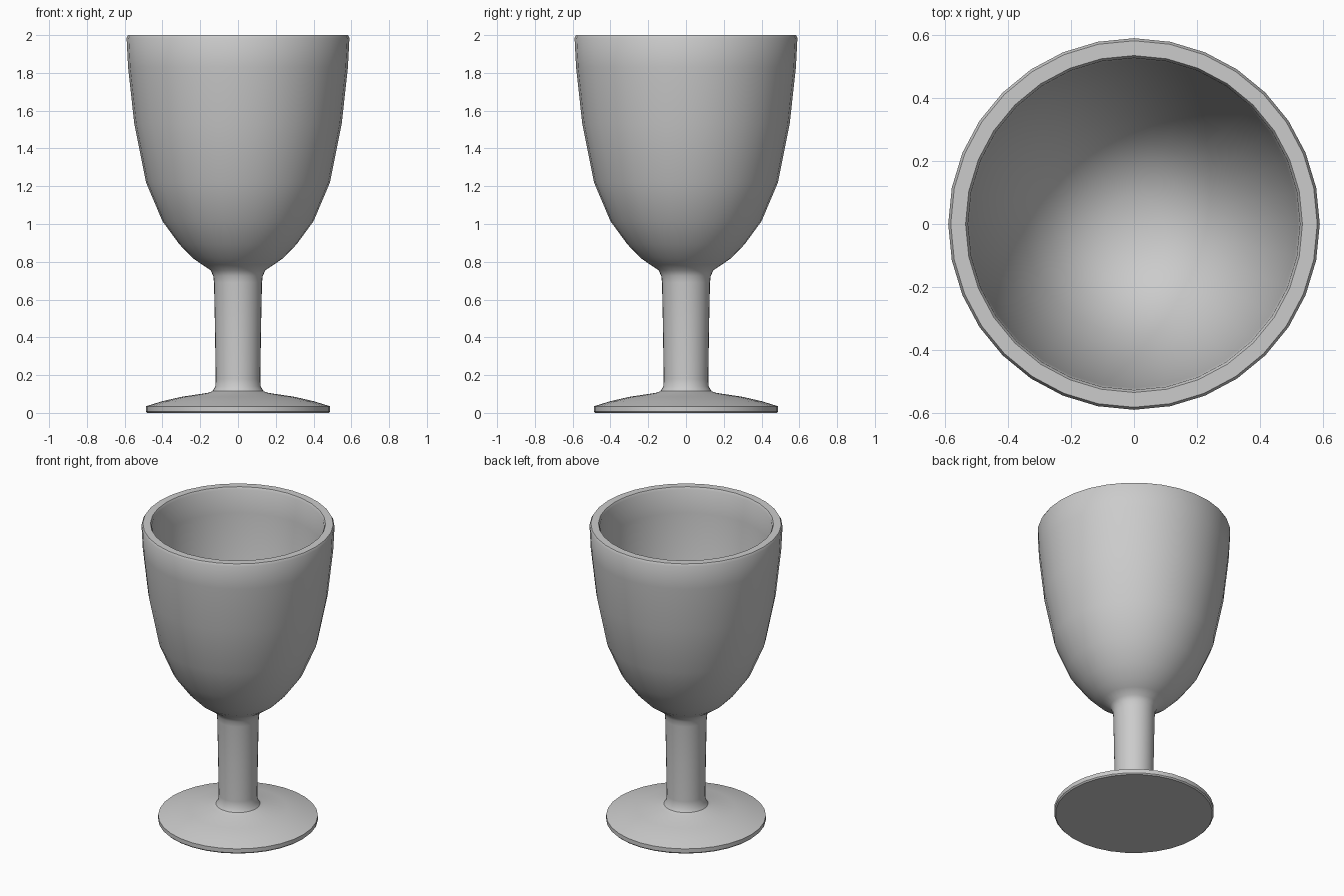
import bpy
import math

SEGMENTS = 32

cube = bpy.data.objects.get("Cube")
if cube:
    bpy.data.objects.remove(cube, do_unlink=True)

grey = bpy.data.materials.new("plain_grey")
grey.use_nodes = True
colour = (0.6, 0.6, 0.6, 1)
grey.diffuse_color = colour
grey.node_tree.nodes["Principled BSDF"].inputs["Base Color"].default_value = colour


def lathe(name, profile):
    """Spin (radius, height) points about z; the profile starts and ends on the axis."""
    verts, rings, faces = [], [], []
    for r, z in profile:
        count = 1 if r == 0 else SEGMENTS
        rings.append([len(verts) + i for i in range(count)])
        for i in range(count):
            a = math.tau * i / SEGMENTS
            verts.append((r * math.cos(a), r * math.sin(a), z))
    for low, high in zip(rings, rings[1:]):
        for i in range(SEGMENTS):
            j = (i + 1) % SEGMENTS
            if len(low) == 1:
                faces.append((low[0], high[j], high[i]))
            elif len(high) == 1:
                faces.append((low[i], low[j], high[0]))
            else:
                faces.append((low[i], low[j], high[j], high[i]))
    mesh = bpy.data.meshes.new(name)
    mesh.from_pydata(verts, [], faces)
    mesh.materials.append(grey)
    obj = bpy.data.objects.new(name, mesh)
    bpy.context.collection.objects.link(obj)
    bpy.ops.object.select_all(action='DESELECT')
    obj.select_set(True)
    bpy.context.view_layer.objects.active = obj
    bpy.ops.object.shade_smooth_by_angle(angle=math.radians(35))
    return obj


# Foot disc and stem, flaring at both ends
foot = [(0, 0), (0.48, 0), (0.488, 0.008), (0.488, 0.035), (0.4, 0.062),
        (0.3, 0.085), (0.16, 0.106), (0.135, 0.115), (0.12, 0.14)]
stem = [(0.118, 0.18), (0.122, 0.45), (0.127, 0.69), (0.131, 0.725),
        (0.145, 0.755)]
# Bowl outside, bevelled rim, then down the inside
outside = [(0.19, 0.785), (0.24, 0.82), (0.31, 0.892), (0.4, 1.015),
           (0.487, 1.22), (0.549, 1.53), (0.582, 1.83), (0.59, 1.985)]
rim = [(0.582, 2.0), (0.535, 2.0), (0.527, 1.985)]
inside = [(0.521, 1.83), (0.489, 1.54), (0.43, 1.25), (0.35, 1.06),
          (0.27, 0.945), (0.18, 0.872), (0.09, 0.84), (0, 0.83)]

lathe("goblet", foot + stem + outside + rim + inside)
